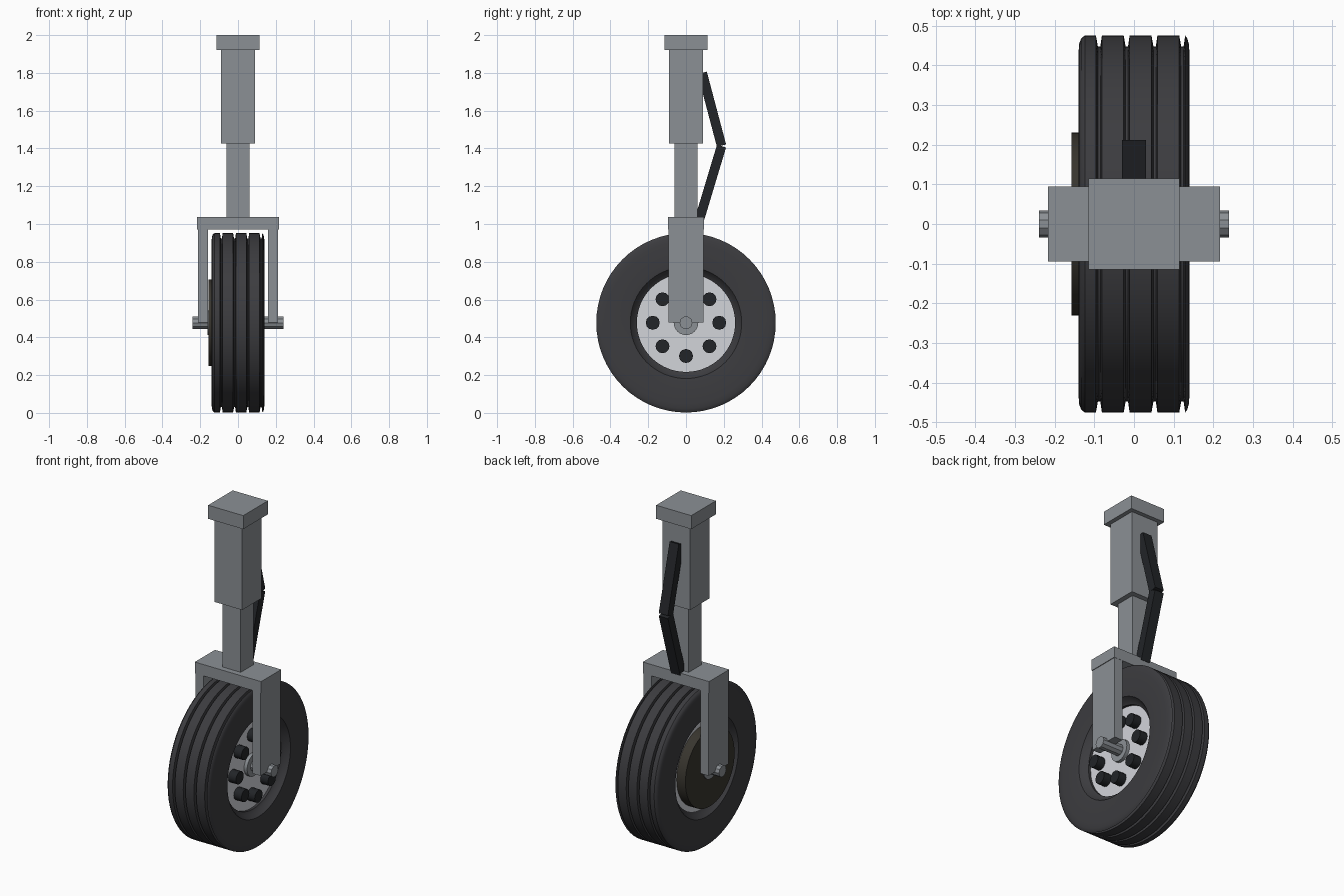
import bpy, bmesh, math
from mathutils import Vector

if "Cube" in bpy.data.objects:
    bpy.data.objects.remove(bpy.data.objects["Cube"])

WZ = 0.477  # wheel centre height


def mat(name, r, g, b):
    m = bpy.data.materials.new(name)
    m.diffuse_color = (r, g, b, 1)
    m.use_nodes = True
    m.node_tree.nodes["Principled BSDF"].inputs["Base Color"].default_value = m.diffuse_color
    return m


METAL = mat("strut_grey", 0.26, 0.28, 0.30)
RUBBER = mat("rubber", 0.045, 0.045, 0.05)
SILVER = mat("silver", 0.65, 0.66, 0.70)
BLACK = mat("black", 0.016, 0.018, 0.021)
BRAKE = mat("brake", 0.04, 0.036, 0.028)


def finish(name, bm, material, smooth=False):
    bmesh.ops.recalc_face_normals(bm, faces=bm.faces)
    me = bpy.data.meshes.new(name)
    bm.to_mesh(me)
    bm.free()
    me.materials.append(material)
    ob = bpy.data.objects.new(name, me)
    bpy.context.collection.objects.link(ob)
    if smooth:
        bpy.ops.object.select_all(action='DESELECT')
        ob.select_set(True)
        bpy.context.view_layer.objects.active = ob
        bpy.ops.object.shade_smooth_by_angle(angle=math.radians(35))
    return ob


def box(name, x0, x1, y0, y1, z0, z1, material=METAL):
    bm = bmesh.new()
    bmesh.ops.create_cube(bm, size=1)
    for v in bm.verts:
        v.co = Vector((x1 if v.co.x > 0 else x0, y1 if v.co.y > 0 else y0,
                       z1 if v.co.z > 0 else z0))
    return finish(name, bm, material)


def lathe(name, profile, n, material, y=0, z=WZ, closed=False, smooth=True):
    """Revolve (x, radius) points about the wheel axis; open profiles get end caps."""
    bm = bmesh.new()
    rings = []
    for px, r in profile:
        rings.append([bm.verts.new((px, y + r * math.cos(2 * math.pi * i / n),
                                    z + r * math.sin(2 * math.pi * i / n))) for i in range(n)])
    pairs = list(zip(rings, rings[1:]))
    if closed:
        pairs.append((rings[-1], rings[0]))
    else:
        bm.faces.new(rings[0])
        bm.faces.new(rings[-1])
    for a, b in pairs:
        for i in range(n):
            j = (i + 1) % n
            bm.faces.new((a[i], a[j], b[j], b[i]))
    return finish(name, bm, material, smooth)


def link(name, p, q, w, t):
    """Flat bar of width w in x between two (y, z) points."""
    a, b = Vector((0, *p)), Vector((0, *q))
    d = (b - a).normalized()
    side = Vector((0, -d.z, d.y)) * t / 2
    bm = bmesh.new()
    ends = []
    for x in (-w / 2, w / 2):
        ends.append([bm.verts.new(c + Vector((x, 0, 0)))
                     for c in (a + side, a - side, b - side, b + side)])
    bm.faces.new(ends[0])
    bm.faces.new(ends[1])
    for i in range(4):
        j = (i + 1) % 4
        bm.faces.new((ends[0][i], ends[0][j], ends[1][j], ends[1][i]))
    return finish(name, bm, BLACK)


# Strut
box("top_mount", -.115, .115, -.115, .115, 1.92, 2.0)
box("upper_strut", -.09, .09, -.09, .09, 1.425, 1.92)
box("lower_strut", -.06, .06, -.06, .06, 1.035, 1.425)

# Fork
box("fork_crown", -.217, .217, -.094, .094, .97, 1.037)
for s, side in ((-1, "left"), (1, "right")):
    xs = sorted((s * .16, s * .213))
    box("fork_leg_" + side, *xs, -.093, .093, .478, .97)

# Torque links
link("upper_torque_link", (.086, 1.80), (.188, 1.415), .06, .05)
link("lower_torque_link", (.188, 1.412), (.073, 1.03), .06, .05)

# Tyre with four tread grooves
prof = [(-.10, .26), (-.11, .277), (-.137, .295), (-.14, .32), (-.14, .43),
        (-.138, .455), (-.133, .468), (-.124, .475)]
for g in (-.088, -.018, .052, .122):
    prof += [(g - .008, .475), (g - .003, .447), (g + .003, .447), (g + .007, .475)]
prof += [(.134, .468), (.138, .455), (.14, .43), (.14, .32), (.137, .295),
         (.11, .277), (.10, .26)]
lathe("tyre", prof, 64, RUBBER, closed=True)

# Rim, hub, brake disc and axle
lathe("rim", [(-.10, .274), (.085, .274)], 48, SILVER)
lathe("hub", [(-.162, .065), (.105, .065)], 24, METAL)
lathe("brake_disc", [(-.157, .23), (-.09, .23)], 48, BRAKE)
lathe("axle", [(-.24, .034), (.24, .034)], 10, METAL, smooth=False)

# Wheel bolts
for i in range(8):
    a = i * math.pi / 4
    lathe(f"wheel_bolt_{i + 1}", [(.07, .037), (.135, .037)], 12, BLACK,
          y=.176 * math.cos(a), z=WZ + .176 * math.sin(a))
